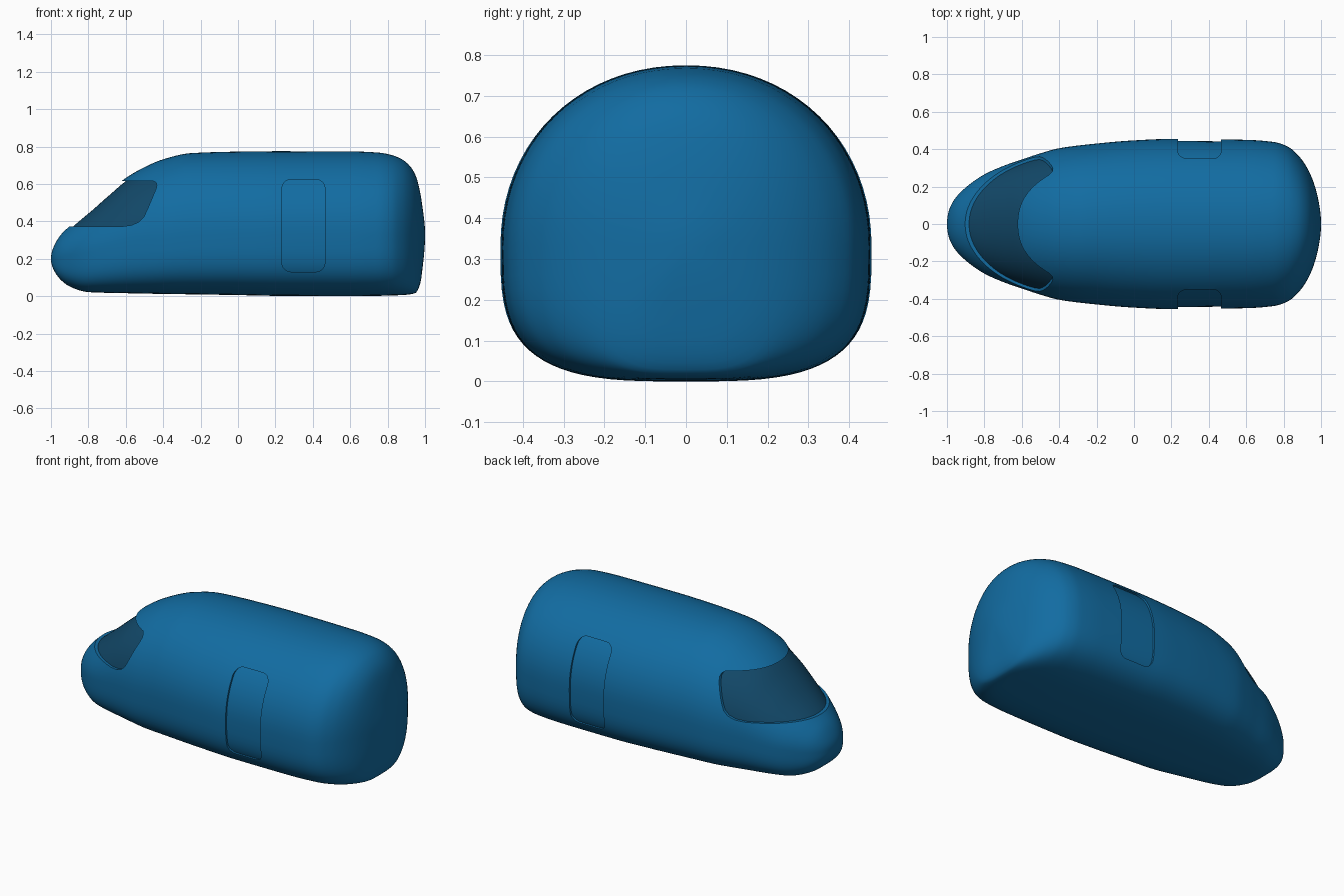
import bpy, bmesh, math

if "Cube" in bpy.data.objects:
    bpy.data.objects.remove(bpy.data.objects["Cube"])

# Stations along the hull: x, top z, bottom z, half width, height of widest point
STATIONS = [
    (-1, .2, .2, 0, .2), (-.985, .265, .14, .085, .2), (-.95, .325, .09, .145, .205),
    (-.9, .375, .052, .195, .215), (-.8, .46, .022, .265, .235), (-.7, .548, .018, .31, .26),
    (-.6, .632, .016, .345, .285), (-.5, .69, .014, .378, .3), (-.4, .732, .012, .405, .31),
    (-.25, .765, .01, .425, .325), (0, .773, .006, .447, .33), (.2, .775, .002, .455, .33),
    (.6, .774, 0, .45, .33), (.75, .768, .002, .438, .33), (.82, .755, .004, .415, .33),
    (.88, .73, .006, .365, .33), (.92, .695, .01, .31, .33), (.95, .645, .018, .25, .33),
    (.975, .55, .07, .175, .33), (.99, .45, .18, .105, .33), (1, .33, .33, 0, .33)]


def material(name, col):
    m = bpy.data.materials.new(name)
    m.diffuse_color = (*col, 1)
    m.use_nodes = True
    m.node_tree.nodes["Principled BSDF"].inputs["Base Color"].default_value = m.diffuse_color
    return m


def to_object(name, bm, mat):
    bmesh.ops.recalc_face_normals(bm, faces=bm.faces)
    me = bpy.data.meshes.new(name)
    bm.to_mesh(me)
    bm.free()
    me.materials.append(mat)
    ob = bpy.data.objects.new(name, me)
    bpy.context.collection.objects.link(ob)
    return ob


def monotone(xs, ys):
    """Smooth interpolation without overshoot."""
    n = len(xs)
    d = [(ys[i + 1] - ys[i]) / (xs[i + 1] - xs[i]) for i in range(n - 1)]
    m = [d[0]] + [2 * a * b / (a + b) if a * b > 0 else 0 for a, b in zip(d, d[1:])] + [d[-1]]

    def f(x):
        i = 0
        while i < n - 2 and x > xs[i + 1]:
            i += 1
        h = xs[i + 1] - xs[i]
        t = (x - xs[i]) / h
        return ((2 * t**3 - 3 * t**2 + 1) * ys[i] + (t**3 - 2 * t**2 + t) * h * m[i]
                + (3 * t**2 - 2 * t**3) * ys[i + 1] + (t**3 - t**2) * h * m[i + 1])
    return f


# Interpolating over the arc angle keeps nose and tail round
angles = [math.acos(-s[0]) for s in STATIONS]
TOP, BOTTOM, WIDTH, MID = [monotone(angles, [s[k] for s in STATIONS]) for k in range(1, 5)]


def power(v, e):
    return math.copysign(abs(v) ** e, v)


def loft(name, mat, inset=0, rings=110, sides=80):
    bm = bmesh.new()
    loops = []
    for i in range(1, rings):
        a = math.pi * i / rings
        w, mid = WIDTH(a), MID(a)
        ring = []
        for j in range(sides):
            p = 2 * math.pi * j / sides
            c, s = math.cos(p), math.sin(p)
            e = 2 / 2.1 if s >= 0 else 2 / 3.3      # round roof, flat floor
            h = TOP(a) - mid if s >= 0 else mid - BOTTOM(a)
            ring.append(bm.verts.new((-math.cos(a), w * power(c, e), mid + h * power(s, e))))
        loops.append(ring)
    for r, q in zip(loops, loops[1:]):
        for j in range(sides):
            k = (j + 1) % sides
            bm.faces.new((r[j], r[k], q[k], q[j]))
    for ring, x, z in ((loops[0], -1, .2), (loops[-1], 1, .33)):
        tip = bm.verts.new((x, 0, z))
        for j in range(sides):
            bm.faces.new((tip, ring[j], ring[(j + 1) % sides]))
    bmesh.ops.recalc_face_normals(bm, faces=bm.faces)
    bm.normal_update()
    moves = [(v, v.normal * inset) for v in bm.verts]
    for v, d in moves:
        v.co -= d
    return to_object(name, bm, mat)


def prism(name, outline, mat):
    bm = bmesh.new()
    f = bm.faces.new([bm.verts.new((x, -.8, z)) for x, z in outline])
    ext = bmesh.ops.extrude_face_region(bm, geom=[f])['geom']
    bmesh.ops.translate(bm, vec=(0, 1.6, 0),
                        verts=[v for v in ext if isinstance(v, bmesh.types.BMVert)])
    return to_object(name, bm, mat)


def subtract(ob, cutter):
    mod = ob.modifiers.new('cut', 'BOOLEAN')
    mod.operation, mod.solver, mod.object = 'DIFFERENCE', 'EXACT', cutter
    mod.material_mode = 'TRANSFER'
    bpy.context.view_layer.objects.active = ob
    bpy.ops.object.modifier_apply(modifier=mod.name)
    bpy.data.objects.remove(cutter)


paint = material('hull_paint', (.006, .15, .36))
door_paint = material('door_paint', (.006, .15, .36))
glass = material('glass', (.006, .065, .14))

hull = loft('hull', paint)

# Recessed wraparound windshield
window_outline = [(-1.2, .372), (-.62, .373), (-.57, .38), (-.53, .397), (-.503, .425), (-.48, .475),
                  (-.44, .57), (-.434, .59), (-.437, .606), (-.452, .615), (-1.2, .615)]
cut = prism('window_cutter', window_outline, paint)
subtract(cut, loft('window_inner', glass, .014))
subtract(hull, cut)

# Recessed rounded doors on both sides
door_outline = []
for cx, cz, start in ((.415, .575, 0), (.285, .575, 90), (.285, .18, 180), (.415, .18, 270)):
    for k in range(7):
        a = math.radians(start + 15 * k)
        door_outline.append((cx + .05 * math.cos(a), cz + .05 * math.sin(a)))
cut = prism('door_cutter', door_outline, paint)
subtract(cut, loft('door_inner', door_paint, .011))
subtract(hull, cut)

# Split the recessed panels into their own parts
bpy.ops.object.select_all(action='DESELECT')
hull.select_set(True)
bpy.context.view_layer.objects.active = hull
bpy.ops.object.mode_set(mode='EDIT')
bpy.ops.mesh.select_all(action='SELECT')
bpy.ops.mesh.separate(type='MATERIAL')
bpy.ops.object.mode_set(mode='OBJECT')
names = {'hull_paint': 'hull', 'glass': 'windshield', 'door_paint': 'side_doors'}
for ob in list(bpy.context.scene.objects):
    mat = ob.data.materials[ob.data.polygons[0].material_index]
    ob.data.materials.clear()
    ob.data.materials.append(mat)
    ob.data.polygons.foreach_set('material_index', [0] * len(ob.data.polygons))
    ob.name = 'part_' + mat.name
    ob.select_set(True)
for ob in bpy.context.scene.objects:
    ob.name = names[ob.data.materials[0].name]
bpy.ops.object.shade_smooth_by_angle(angle=math.radians(35))
